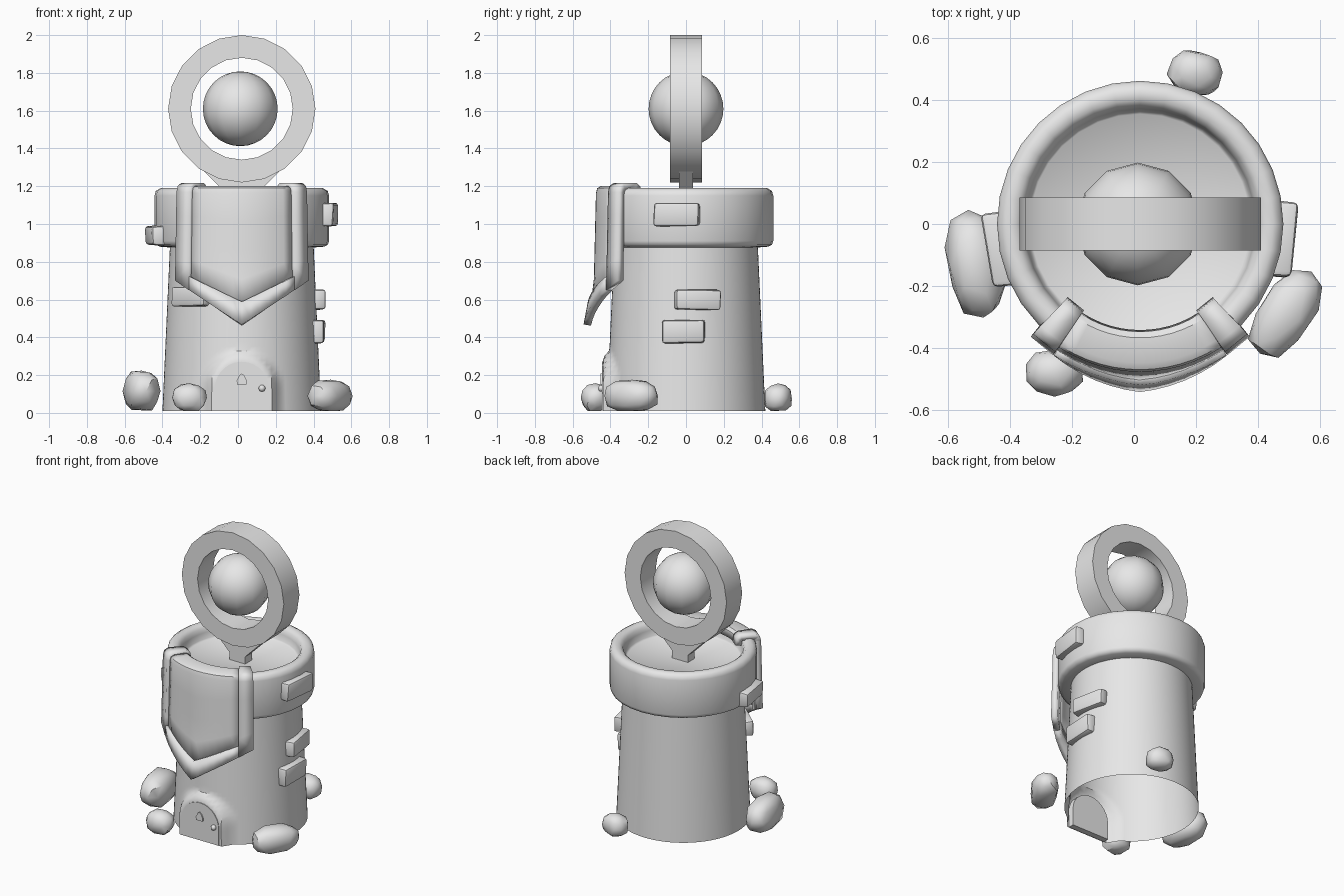
import bpy, bmesh, math, random
from mathutils import Vector, Matrix

old = bpy.data.objects.get("Cube")
if old:
    bpy.data.objects.remove(old, do_unlink=True)

random.seed(4)
CX = 0.02  # tower axis

stone_grey = bpy.data.materials.new("light grey")
stone_grey.use_nodes = True
stone_grey.diffuse_color = (0.8, 0.8, 0.8, 1)
stone_grey.node_tree.nodes["Principled BSDF"].inputs["Base Color"].default_value = (0.8, 0.8, 0.8, 1)


def finish(name, bm, angle=35, fix=True):
    """Turn a bmesh into a shaded object."""
    if fix:
        bmesh.ops.recalc_face_normals(bm, faces=bm.faces)
    mesh = bpy.data.meshes.new(name)
    bm.to_mesh(mesh)
    bm.free()
    mesh.materials.append(stone_grey)
    ob = bpy.data.objects.new(name, mesh)
    bpy.context.collection.objects.link(ob)
    bpy.ops.object.select_all(action='DESELECT')
    ob.select_set(True)
    bpy.context.view_layer.objects.active = ob
    bpy.ops.object.shade_smooth_by_angle(angle=math.radians(angle))
    return ob


def lathe(profile, segments, closed=False):
    """Spin (radius, height) points around z."""
    bm = bmesh.new()
    rows = []
    for i in range(segments):
        a = 2 * math.pi * i / segments
        rows.append([bm.verts.new((r * math.cos(a), r * math.sin(a), z)) for r, z in profile])
    n = len(profile)
    for i in range(segments):
        p, q = rows[i], rows[(i + 1) % segments]
        for j in range(n if closed else n - 1):
            k = (j + 1) % n
            bm.faces.new((p[j], q[j], q[k], p[k]))
    bmesh.ops.remove_doubles(bm, verts=bm.verts, dist=1e-5)
    return bm


def prism(name, outline, y0, y1, angle=35, taper=0.0):
    """Extrude an (x, z) outline along y."""
    bm = bmesh.new()
    a = [bm.verts.new((CX + x, y0, z)) for x, z in outline]
    b = [bm.verts.new((CX + x, y1, z)) for x, z in outline]
    n = len(outline)
    bm.faces.new(a)
    bm.faces.new(b[::-1])
    for i in range(n):
        bm.faces.new((a[i], b[i], b[(i + 1) % n], a[(i + 1) % n]))
    return finish(name, bm, angle)


def arch(half, base, spring, steps=14):
    """Round-topped door outline."""
    pts = [(half, base), (-half, base)]
    for i in range(steps + 1):
        a = math.pi * (1 - i / steps)
        pts.append((half * math.cos(a), spring + half * math.sin(a)))
    return pts


# Tower wall, open below, swelling to a flat surround at the door
DOOR_HALF, DOOR_SPRING, DOOR_FACE = 0.143, 0.128, -0.44
levels = 36
bm = lathe([(0.42 - 0.04 * i / levels, 0.01 + 0.88 * i / levels) for i in range(levels + 1)], 96)
for v in bm.verts:
    if v.co.y < 0:
        d = math.hypot(v.co.x, max(0, v.co.z - DOOR_SPRING)) - DOOR_HALF
        t = min(1, max(0, 1 - (d - 0.015) / 0.05))
        t = t * t * (3 - 2 * t)
        v.co.y += (DOOR_FACE - v.co.y) * t
    v.co.x += CX
finish("tower_wall", bm)

# Rim with parapet and sunken floor
bm = lathe([(0.37, 0.875), (0.435, 0.88), (0.455, 0.89), (0.462, 0.91), (0.462, 1.15), (0.455, 1.175),
            (0.43, 1.19), (0.40, 1.187), (0.38, 1.17), (0.372, 1.14), (0.365, 1.1), (0.355, 1.09), (0, 1.09)], 32)
bmesh.ops.translate(bm, vec=(CX, 0, 0), verts=bm.verts)
finish("tower_rim", bm, 50)

# Door, its small window and knob
prism("door", arch(DOOR_HALF, 0.012, DOOR_SPRING), -0.40, DOOR_FACE - 0.004)
prism("door_window", [(0.025, 0.15), (-0.025, 0.15), (-0.027, 0.17), (-0.012, 0.2), (0, 0.208), (0.012, 0.2), (0.027, 0.17)],
      DOOR_FACE, DOOR_FACE - 0.012)
bm = bmesh.new()
bmesh.ops.create_uvsphere(bm, u_segments=12, v_segments=8, radius=0.018,
                          matrix=Matrix.Translation((CX + 0.107, DOOR_FACE - 0.008, 0.13)))
finish("door_knob", bm)

# Ring, its bracket and the floating orb
bm = lathe([(0.39, -0.085), (0.39, 0.085), (0.27, 0.085), (0.27, -0.085)], 20, closed=True)
bmesh.ops.transform(bm, matrix=Matrix.Translation((CX, 0, 1.61)) @ Matrix.Rotation(math.pi / 2, 4, 'X'), verts=bm.verts)
finish("ring", bm)
half = [(0.06, 1.08), (0.06, 1.14), (0.24, 1.32), (0.19, 1.29), (0.1, 1.245)]
prism("ring_bracket", half + [(-x, z) for x, z in reversed(half)], -0.036, 0.036)
bm = bmesh.new()
bmesh.ops.create_uvsphere(bm, u_segments=12, v_segments=16, radius=0.198,
                          matrix=Matrix.Translation((0.012, 0, 1.61)))
finish("orb", bm)


# Banner draped over the rim
def tilt(z):
    return 0.012 * max(0, 1.2 - z) / 0.5 + 0.03 * max(0, 0.65 - z) / 0.185


def outer_z(x):
    return 0.465 + 0.235 * abs(x) / 0.35


def inner_z(x):
    return 0.585 + 0.135 * abs(x) / 0.275


def sheet(name, xs, rows, thick):
    bm = bmesh.new()
    cols = []
    for x in xs:
        a = math.asin(x / 0.5)
        cols.append([bm.verts.new((CX + r * math.sin(a), -r * math.cos(a), z)) for r, z in rows(x)])
    for p, q in zip(cols, cols[1:]):
        for j in range(len(p) - 1):
            bm.faces.new((p[j], q[j], q[j + 1], p[j + 1]))
    ob = finish(name, bm, 30)
    mod = ob.modifiers.new("thickness", 'SOLIDIFY')
    mod.thickness = thick
    mod.offset = 0
    return ob


def drape(r, top, bottom):
    """Path over the rim, then down to the bottom edge."""
    def rows(x):
        zs = [top - 0.03 + (bottom(x) - top + 0.03) * i / 4 for i in range(5)]
        return ([(0.352, top - 0.05), (0.356, top - 0.01), (0.37, top), (r - 0.02, top), (r - 0.004, top - 0.008)]
                + [(r + tilt(z), z) for z in zs])
    return rows


def hem(x):
    return [(0.475 + tilt(z), z) for z in (inner_z(x), outer_z(x))]


spread = [0.275 * i / 6 for i in range(-6, 7)]
sheet("banner_panel", spread, drape(0.466, 1.192, lambda x: inner_z(x) - 0.03), 0.02)
sheet("banner_hem", spread, hem, 0.04)
for side, s in (("left", 1), ("right", -1)):
    sheet("banner_border_" + side, [s * 0.275, s * 0.35],
          drape(0.475, 1.197, lambda x: outer_z(x)), 0.04)

# Protruding bricks: direction (degrees), radius, height, width, tallness
bricks = [(-6, 0.462, 1.05, 0.24, 0.12), (9, 0.392, 0.6, 0.24, 0.11), (-2, 0.402, 0.432, 0.23, 0.125),
          (190, 0.462, 0.94, 0.24, 0.1), (227, 0.388, 0.615, 0.23, 0.1)]
for i, (deg, r, z, w, h) in enumerate(bricks):
    bm = bmesh.new()
    bmesh.ops.create_cube(bm, size=1)
    bmesh.ops.scale(bm, vec=(0.075, w, h), verts=bm.verts)
    for v in bm.verts:
        v.co += Vector([random.uniform(-0.005, 0.005) for _ in range(3)])
    bmesh.ops.bevel(bm, geom=bm.edges[:], offset=0.016, segments=2, profile=0.5, affect='EDGES')
    bmesh.ops.transform(bm, verts=bm.verts, matrix=Matrix.Translation((CX, 0, z))
                        @ Matrix.Rotation(math.radians(deg), 4, 'Z') @ Matrix.Translation((r, 0, 0)))
    finish(f"brick_{i + 1}", bm, 40)

# Boulders around the base: centre, half sizes, turn
boulders = [((-0.51, -0.13, 0.115), (0.09, 0.17, 0.11), 8), ((-0.257, -0.48, 0.08), (0.09, 0.072, 0.075), 0),
            ((0.49, -0.285, 0.09), (0.085, 0.155, 0.088), -32), ((0.2, 0.487, 0.078), (0.088, 0.07, 0.073), -15)]
for i, (centre, size, turn) in enumerate(boulders):
    bm = bmesh.new()
    bmesh.ops.create_icosphere(bm, subdivisions=2, radius=1.04)
    for v in bm.verts:
        # push towards a blocky form, with a little roughness
        v.co = Vector([math.copysign(abs(c) ** 0.85, c) for c in v.co]) * random.uniform(0.93, 1.05)
        v.co.z = max(v.co.z, -0.92)
    bmesh.ops.scale(bm, vec=size, verts=bm.verts)
    bmesh.ops.rotate(bm, matrix=Matrix.Rotation(math.radians(turn), 3, 'Z'), verts=bm.verts)
    bmesh.ops.translate(bm, vec=centre, verts=bm.verts)
    for v in bm.verts:
        v.co.z = max(v.co.z, 0)
    finish(f"boulder_{i + 1}", bm, 40)
